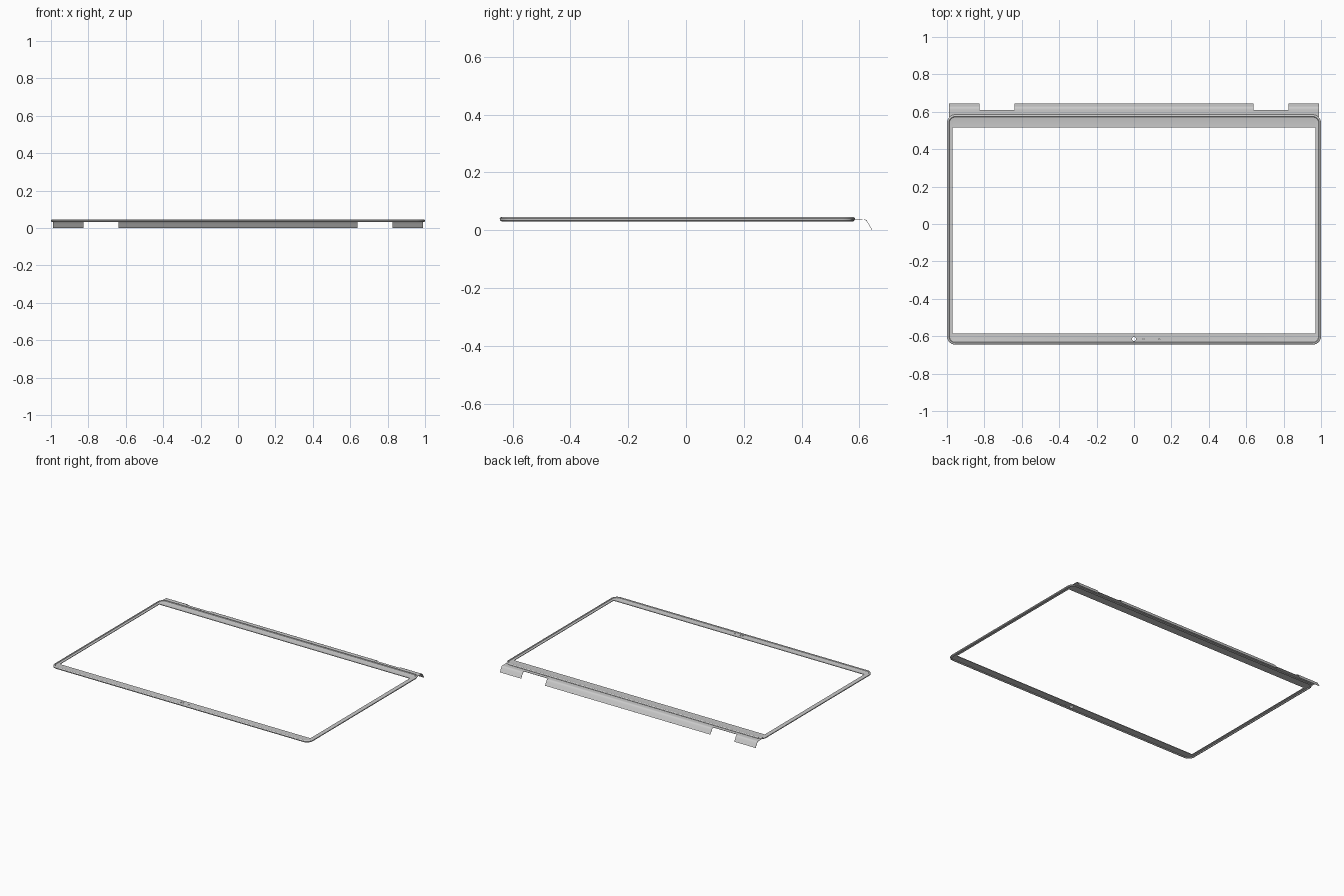
import bpy, bmesh
from math import pi, sin, cos

if "Cube" in bpy.data.objects:
    bpy.data.objects.remove(bpy.data.objects["Cube"])


def rounded_rect(x, y0, y1, r, seg=10):
    pts = []
    corners = [(x - r, y1 - r, 0), (-x + r, y1 - r, 1), (-x + r, y0 + r, 2), (x - r, y0 + r, 3)]
    for cx, cy, q in corners:
        for i in range(seg + 1):
            a = (q + i / seg) * pi / 2
            pts.append((cx + r * cos(a), cy + r * sin(a)))
    return pts


def make_object(name, bm):
    bmesh.ops.recalc_face_normals(bm, faces=bm.faces)
    me = bpy.data.meshes.new(name)
    bm.to_mesh(me)
    bm.free()
    ob = bpy.data.objects.new(name, me)
    bpy.context.collection.objects.link(ob)
    return ob


def activate(ob):
    bpy.ops.object.select_all(action='DESELECT')
    ob.select_set(True)
    bpy.context.view_layer.objects.active = ob


# Screen surround: raised outer lip, flat face, rectangular opening
def outer(inset, z):
    loop = rounded_rect(1 - inset, -0.645 + inset, 0.585 - inset, 0.045 - inset)
    return [(px, py, z) for px, py in loop]


def opening(z):
    return [(px, py, z) for px, py in rounded_rect(0.97, -0.585, 0.515, 0.004)]


rings = [outer(0.006, 0.031), outer(0.001, 0.034), outer(0, 0.040), outer(0.002, 0.0435),
         outer(0.005, 0.045), outer(0.010, 0.045), outer(0.013, 0.0415), outer(0.015, 0.041),
         opening(0.041), opening(0.037), outer(0.012, 0.037), outer(0.010, 0.031)]
bm = bmesh.new()
loops = [[bm.verts.new(p) for p in ring] for ring in rings]
n = len(loops[0])
for k, a in enumerate(loops):
    b = loops[(k + 1) % len(loops)]
    for i in range(n):
        j = (i + 1) % n
        bm.faces.new((a[i], a[j], b[j], b[i]))
frame = make_object("screen_bezel", bm)

# Camera and microphone holes in the front band
for x, r in [(0, 0.011), (0.05, 0.003), (0.135, 0.003)]:
    bpy.ops.mesh.primitive_cylinder_add(vertices=24, radius=r, depth=0.06, location=(x, -0.615, 0.04))
    cutter = bpy.context.object
    cutter.name = "hole_cutter"
    cutter.hide_render = True
    activate(frame)
    mod = frame.modifiers.new("hole", 'BOOLEAN')
    mod.operation = 'DIFFERENCE'
    mod.solver = 'EXACT'
    mod.object = cutter
    bpy.ops.object.modifier_apply(modifier=mod.name)
    bpy.data.objects.remove(cutter)
bpy.ops.object.shade_smooth_by_angle(angle=0.6)

# Hinge cover: thin sheet along the back, three tabs curling down, two hinge gaps
xs = [-0.99, -0.825, -0.64, 0.64, 0.825, 0.99]
profile = [(0.572, 0.038), (0.61, 0.038), (0.619, 0.0375), (0.624, 0.035),
           (0.628, 0.030), (0.635, 0.018), (0.640, 0.009), (0.645, 0.001)]
bm = bmesh.new()
grid = [[bm.verts.new((x, y, z)) for x in xs] for y, z in profile]
for r in range(len(profile) - 1):
    for c in range(5):
        if r == 0 or c % 2 == 0:
            bm.faces.new((grid[r][c], grid[r][c + 1], grid[r + 1][c + 1], grid[r + 1][c]))
bmesh.ops.delete(bm, geom=[v for v in bm.verts if not v.link_faces], context='VERTS')
cover = make_object("hinge_cover", bm)
if cover.data.polygons[0].normal.z < 0:
    cover.data.flip_normals()
solid = cover.modifiers.new("thickness", 'SOLIDIFY')
solid.thickness = 0.0015
solid.offset = -1
activate(cover)
bpy.ops.object.modifier_apply(modifier=solid.name)
bpy.ops.object.shade_smooth_by_angle(angle=0.6)
